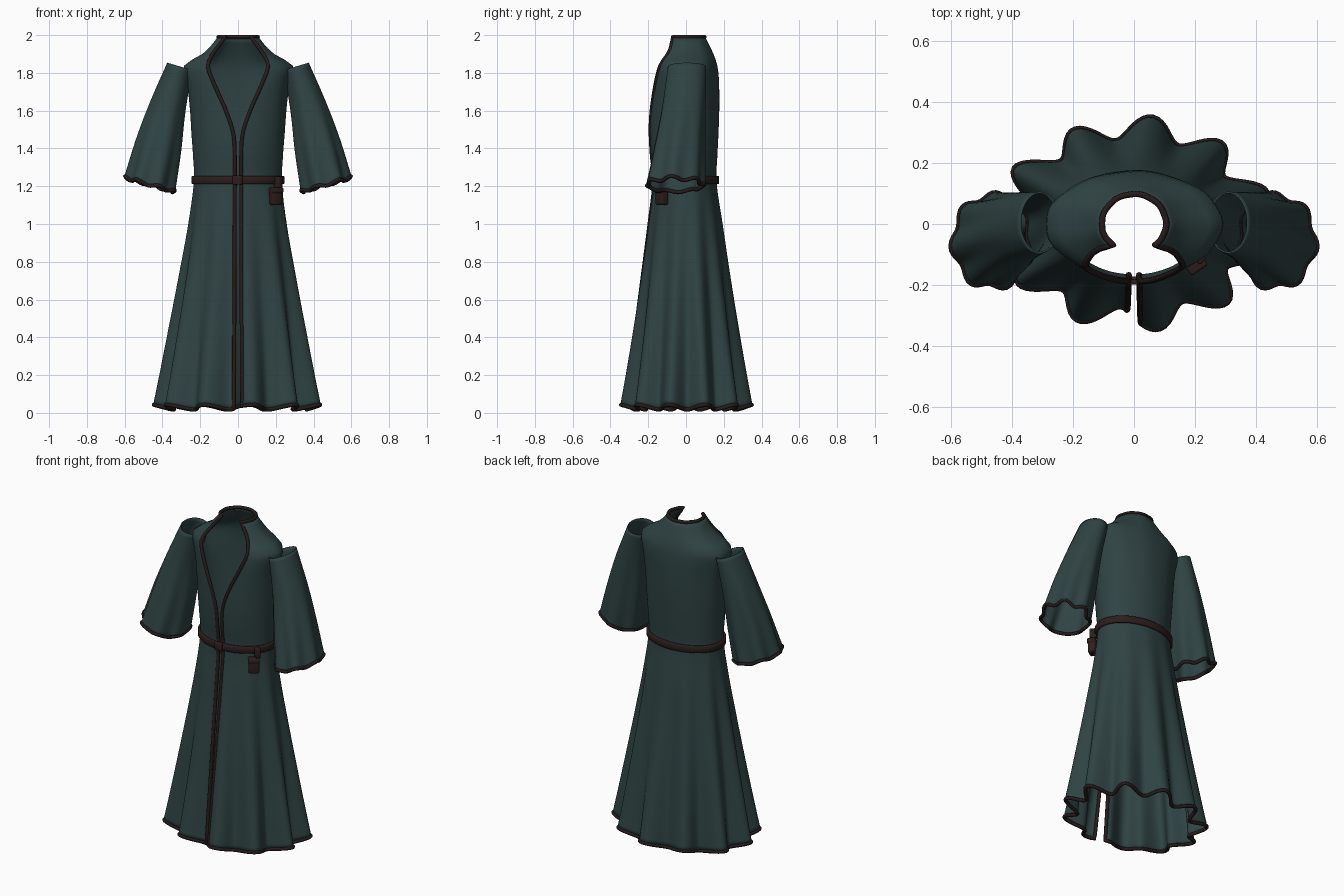
import bpy, bmesh, math
from mathutils import Vector
from math import sin, cos, radians, pi

if "Cube" in bpy.data.objects:
    bpy.data.objects.remove(bpy.data.objects["Cube"])


def material(name, rgb):
    m = bpy.data.materials.new(name)
    m.diffuse_color = (*rgb, 1)
    m.use_nodes = True
    m.node_tree.nodes["Principled BSDF"].inputs["Base Color"].default_value = m.diffuse_color
    return m


CLOTH = material("dark teal cloth", (0.029, 0.056, 0.057))
TRIM = material("dark brown trim", (0.019, 0.011, 0.011))
LEATHER = material("brown leather", (0.026, 0.013, 0.012))


def smooth_lookup(table, t):
    """Smooth (Hermite) interpolation of rows whose first column descends."""
    n = len(table)
    i = 0
    while i < n - 2 and t < table[i + 1][0]:
        i += 1

    def slope(k, c):
        a, b = table[max(k - 1, 0)], table[min(k + 1, n - 1)]
        return (b[c] - a[c]) / (b[0] - a[0])
    p, q = table[i], table[i + 1]
    h = q[0] - p[0]
    s = (t - p[0]) / h
    return [(2*s**3 - 3*s*s + 1) * p[c] + (s**3 - 2*s*s + s) * h * slope(i, c)
            + (3*s*s - 2*s**3) * q[c] + (s**3 - s*s) * h * slope(i + 1, c)
            for c in range(1, len(p))]


def finish(name, bm, mat, angle=40):
    bmesh.ops.recalc_face_normals(bm, faces=bm.faces[:])
    me = bpy.data.meshes.new(name)
    bm.to_mesh(me)
    bm.free()
    ob = bpy.data.objects.new(name, me)
    bpy.context.collection.objects.link(ob)
    me.materials.append(mat)
    bpy.ops.object.select_all(action='DESELECT')
    bpy.context.view_layer.objects.active = ob
    ob.select_set(True)
    bpy.ops.object.shade_smooth_by_angle(angle=radians(angle))
    return ob


def sheet(name, rows, mat, wrap=False, thickness=0.006):
    """Skin a grid of points; wrap closes each row into a ring."""
    bm = bmesh.new()
    vs = [[bm.verts.new(p) for p in r] for r in rows]
    n = len(rows[0])
    for a, b in zip(vs, vs[1:]):
        for j in range(n if wrap else n - 1):
            k = (j + 1) % n
            bm.faces.new((a[j], a[k], b[k], b[j]))
    ob = finish(name, bm, mat, 60)
    if thickness:
        mod = ob.modifiers.new("thickness", 'SOLIDIFY')
        mod.thickness = thickness
        mod.offset = 0
    return ob


def piping(name, pts, radius, mat):
    """Closed round cord along a loop of points."""
    cu = bpy.data.curves.new(name, 'CURVE')
    cu.dimensions = '3D'
    cu.bevel_depth = radius
    cu.bevel_resolution = 2
    sp = cu.splines.new('POLY')
    sp.points.add(len(pts) - 1)
    for p, c in zip(sp.points, pts):
        p.co = (*c, 1)
    sp.use_cyclic_u = True
    ob = bpy.data.objects.new(name, cu)
    bpy.context.collection.objects.link(ob)
    cu.materials.append(mat)
    bpy.ops.object.select_all(action='DESELECT')
    bpy.context.view_layer.objects.active = ob
    ob.select_set(True)
    bpy.ops.object.convert(target='MESH')
    return ob


# Robe body: height, half width, half depth front, half depth back, half opening
BODY = [
    (1.99, .105, .092, .098, .068), (1.95, .135, .112, .118, .098),
    (1.90, .185, .138, .142, .135), (1.84, .283, .163, .162, .160),
    (1.78, .280, .176, .170, .142), (1.70, .263, .184, .173, .108),
    (1.60, .252, .188, .173, .064), (1.48, .244, .188, .169, .025),
    (1.36, .235, .181, .163, .017), (1.23, .230, .168, .158, .017),
    (1.00, .256, .192, .188, .018), (.75, .295, .222, .219, .019),
    (.40, .350, .265, .264, .020), (.03, .405, .312, .312, .022),
]
COLS, ROWS = 180, 64


def body_point(z, s):
    rx, yf, yb, gap = smooth_lookup(BODY, z)
    start = math.asin(min(gap / rx, 1))
    a = -pi / 2 + start + s * (2 * pi - 2 * start)
    low = max(0, (1.25 - z) / 1.22)
    wave = cos(11 * (a - radians(83)))
    k = 1 + 0.115 * low ** 1.1 * (wave + 0.12 * sin(5 * a + 1))
    k += 0.008 * cos(9 * a) * min(1, max(0, (z - 1.4) / .4))
    y = sin(a) * (yf if sin(a) < 0 else yb)
    x = rx * cos(a) * k
    if s in (0, 1):                       # keep the front edges straight
        x = gap if s == 0 else -gap
    return Vector((x, y * k, z + 0.013 * wave * low ** 6))


rows = []
for i in range(ROWS + 1):
    z = 1.99 - 1.96 * i / ROWS
    rows.append([body_point(z, j / COLS) for j in range(COLS + 1)])
sheet("robe_body", rows, CLOTH)
edge = (rows[0] + [r[-1] for r in rows[1:]]
        + rows[-1][-2::-1] + [r[0] for r in rows[-2:0:-1]])
piping("robe_edge_trim", edge, 0.0105, TRIM)

# Sleeves: step, inner x z, outer x z, centre y, half depth
SLEEVE = [
    (3, .245, 1.815, .372, 1.853, .005, .098),
    (2, .280, 1.600, .462, 1.645, -.012, .112),
    (1, .305, 1.380, .532, 1.450, -.035, .130),
    (0, .338, 1.172, .590, 1.243, -.057, .148),
]
for side, label in ((1, "left"), (-1, "right")):
    rings = []
    for i in range(31):
        t = 3 - i / 10
        xi, zi, xo, zo, yc, d = smooth_lookup(SLEEVE, t)
        low = (1 - t / 3) ** 1.5
        ring = []
        for j in range(72):
            a = 2 * pi * j / 72
            w = cos(7 * a + 0.9)
            k = 1 + 0.075 * low * w
            c = cos(a) * k
            ring.append(Vector((side * ((xi + xo) / 2 + (xo - xi) / 2 * c),
                                yc + d * sin(a) * k,
                                (zi + zo) / 2 + (zo - zi) / 2 * c + .008 * low**3 * w)))
        rings.append(ring)
    sheet(label + "_sleeve", rings, CLOTH, wrap=True)
    piping(label + "_cuff_trim", rings[-1], 0.010, TRIM)

# Belt: rounded strap section swept round the waist
section = [(0, -.017), (.004, -.022), (.012, -.022), (.016, -.017),
           (.016, .017), (.012, .022), (.004, .022), (0, .017), (0, -.017)]
band = []
for o, h in section:
    band.append([(cos(a) * (.231 + o), sin(a) * ((.172 if sin(a) < 0 else .160) + o), 1.233 + h)
                 for a in [2 * pi * j / 96 for j in range(96)]])
sheet("belt", band, LEATHER, wrap=True, thickness=0)


def rounded_box(name, centre, size, turn, mat, bevel):
    bm = bmesh.new()
    bmesh.ops.create_cube(bm, size=1)
    bmesh.ops.scale(bm, vec=size, verts=bm.verts[:])
    bmesh.ops.bevel(bm, geom=bm.edges[:], offset=bevel, segments=3,
                    profile=0.5, affect='EDGES')
    ob = finish(name, bm, mat)
    ob.location = centre
    ob.rotation_euler.z = radians(turn)
    return ob


# Buckle, pouch, pouch flap and belt loop
rounded_box("buckle", (-.003, -.190, 1.233), (.052, .018, .050), 0, LEATHER, .006)
rounded_box("pouch", (.200, -.128, 1.147), (.062, .046, .092), 35, LEATHER, .010)
rounded_box("pouch_flap", (.202, -.131, 1.178), (.066, .050, .030), 35, LEATHER, .008)
rounded_box("belt_loop", (.212, -.110, 1.222), (.030, .040, .060), 48, LEATHER, .006)
